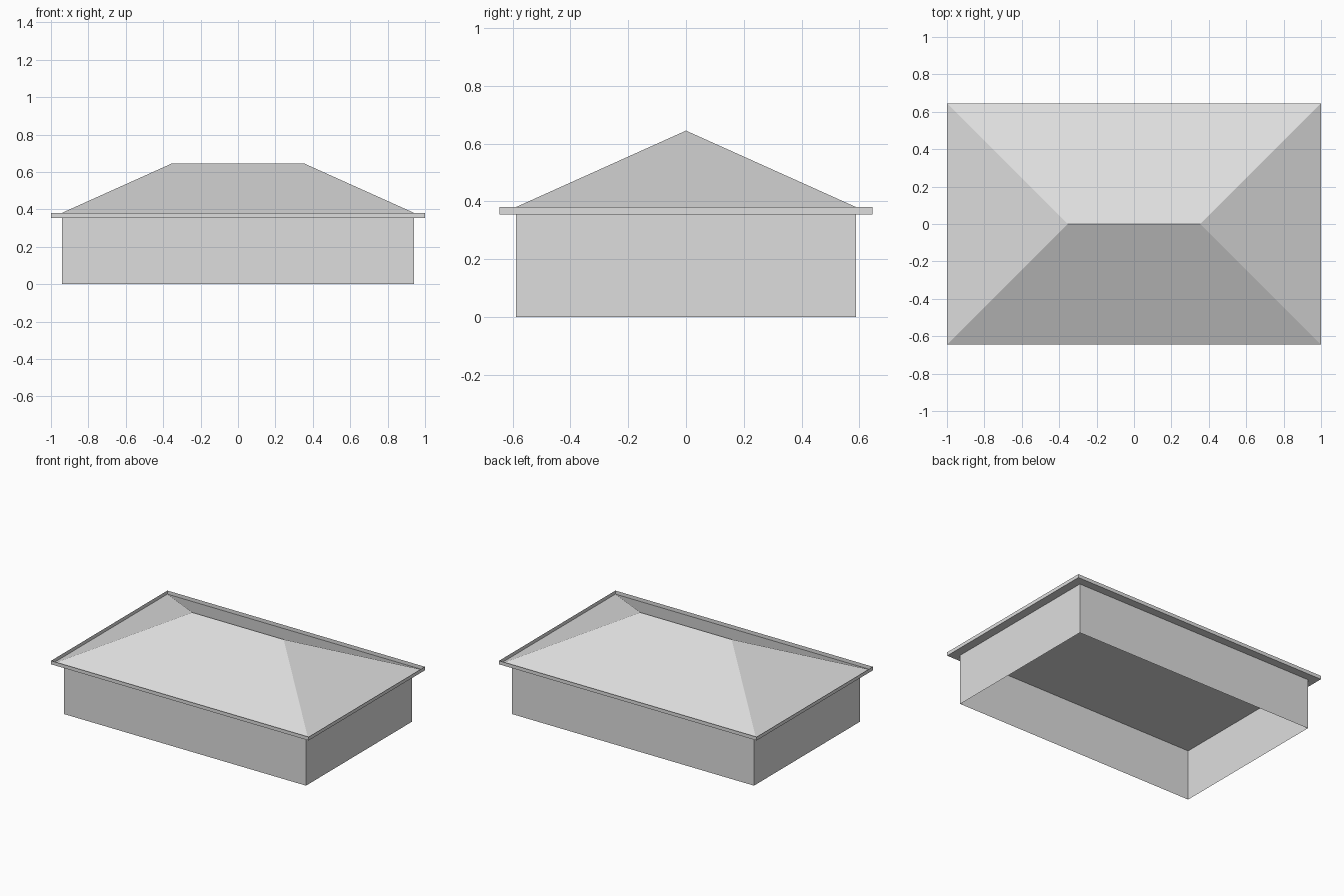
import bpy
import bmesh

cube = bpy.data.objects.get("Cube")
if cube:
    bpy.data.objects.remove(cube, do_unlink=True)

# Main dimensions
EAVE_X, EAVE_Y = 1.0, 0.645
WALL_X, WALL_Y = 0.94, 0.588
EAVE_Z, RIM_Z, RIDGE_Z = 0.355, 0.38, 0.645
RIDGE_X = EAVE_X - EAVE_Y

grey = bpy.data.materials.new("light_grey")
grey.use_nodes = True
colour = (0.73, 0.73, 0.73, 1.0)
grey.diffuse_color = colour
grey.node_tree.nodes["Principled BSDF"].inputs["Base Color"].default_value = colour


def rectangle(bm, hx, hy, z):
    """Four corner vertices, counter-clockwise from above."""
    return [bm.verts.new((sx * hx, sy * hy, z))
            for sx, sy in ((-1, -1), (1, -1), (1, 1), (-1, 1))]


def finish(bm, name):
    mesh = bpy.data.meshes.new(name)
    bm.to_mesh(mesh)
    bm.free()
    mesh.materials.append(grey)
    obj = bpy.data.objects.new(name, mesh)
    bpy.context.collection.objects.link(obj)
    return obj


def open_band(name, hx, hy, z0, z1):
    """Four upright sheets, open above and below."""
    bm = bmesh.new()
    low, high = rectangle(bm, hx, hy, z0), rectangle(bm, hx, hy, z1)
    for i in range(4):
        j = (i + 1) % 4
        bm.faces.new((low[i], low[j], high[j], high[i]))
    return finish(bm, name)


# Walls, open at the ground
open_band("walls", WALL_X, WALL_Y, 0.0, EAVE_Z)

# Upright rim around the eaves
open_band("eave_rim", EAVE_X, EAVE_Y, EAVE_Z, RIM_Z)

# Hipped roof rising from the foot of the rim
bm = bmesh.new()
a, b, c, d = rectangle(bm, EAVE_X, EAVE_Y, EAVE_Z)
left_end = bm.verts.new((RIDGE_X, 0, RIDGE_Z))
right_end = bm.verts.new((-RIDGE_X, 0, RIDGE_Z))
for face in ((a, b, left_end, right_end), (b, c, left_end),
             (c, d, right_end, left_end), (d, a, right_end)):
    bm.faces.new(face)
finish(bm, "hipped_roof")

# Flat soffit and ceiling, facing down
bm = bmesh.new()
bm.faces.new(reversed(rectangle(bm, EAVE_X, EAVE_Y, EAVE_Z)))
finish(bm, "soffit")
